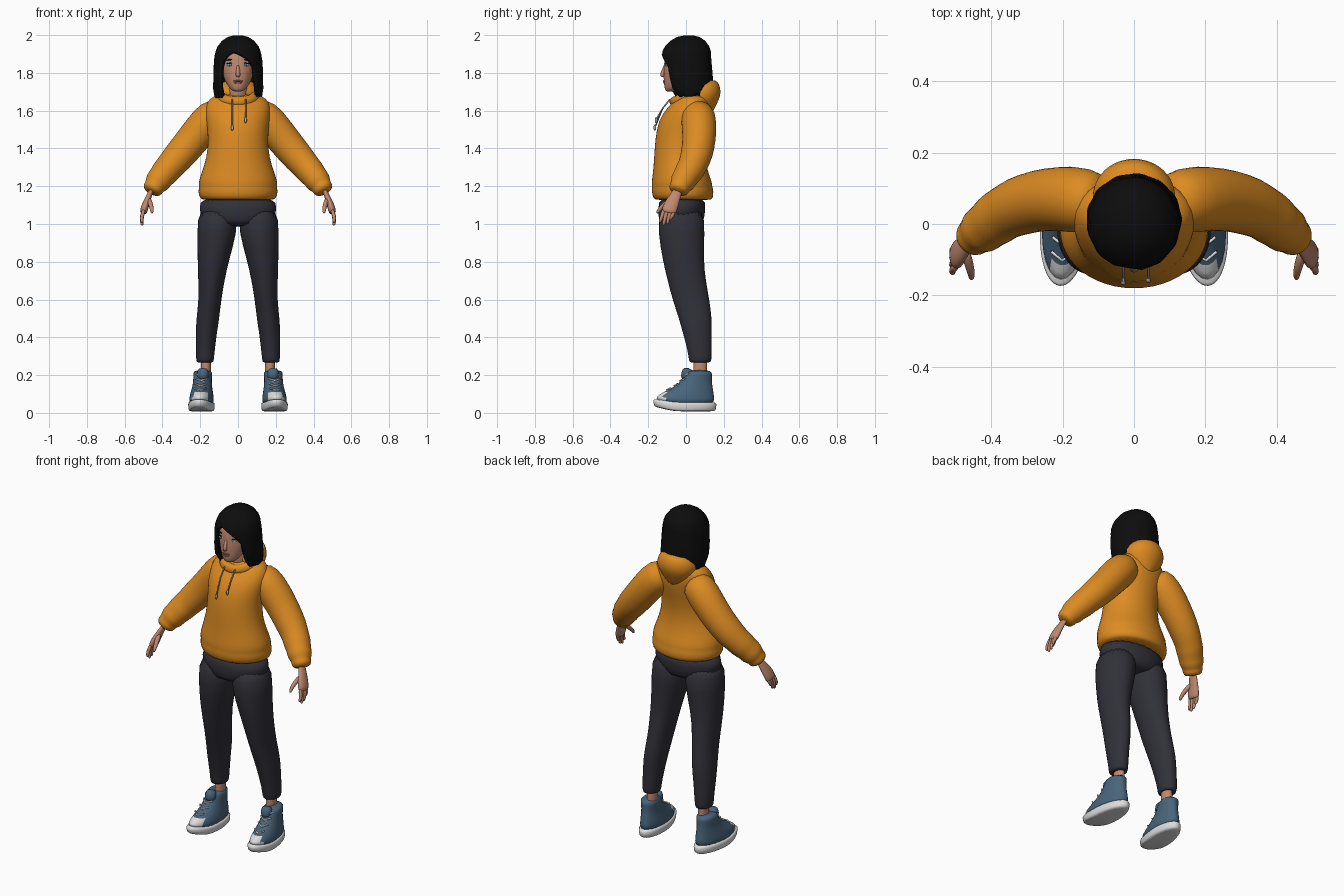
import bpy, bmesh
from math import sin, cos, pi, radians, sqrt
from mathutils import Vector, Matrix

cube = bpy.data.objects.get("Cube")
if cube:
    bpy.data.objects.remove(cube, do_unlink=True)


def material(name, r, g, b):
    m = bpy.data.materials.new(name)
    m.use_nodes = True
    m.diffuse_color = (r, g, b, 1)
    bsdf = m.node_tree.nodes["Principled BSDF"]
    bsdf.inputs["Base Color"].default_value = (r, g, b, 1)
    bsdf.inputs["Roughness"].default_value = 0.8
    return m


ORANGE = material("hoodie orange", 0.72, 0.26, 0.016)
GREY = material("cord grey", 0.4, 0.4, 0.42)
CHARCOAL = material("trouser charcoal", 0.03, 0.03, 0.04)
SKIN = material("skin", 0.52, 0.25, 0.16)
LIP = material("lip", 0.4, 0.13, 0.1)
BLACK = material("hair black", 0.004, 0.004, 0.004)
EYE_WHITE = material("eye white", 0.6, 0.62, 0.65)
IRIS = material("iris blue", 0.1, 0.25, 0.45)
DENIM = material("shoe blue", 0.065, 0.13, 0.2)
RUBBER = material("rubber white", 0.72, 0.72, 0.72)

SIDES = (("left", 1), ("right", -1))


def finish(name, bm, mats, rule=None):
    """Turn a bmesh into a smooth object, colouring faces by an optional rule."""
    bmesh.ops.recalc_face_normals(bm, faces=bm.faces)
    for f in bm.faces:
        f.smooth = True
        if rule:
            f.material_index = rule(f.calc_center_median())
    mesh = bpy.data.meshes.new(name)
    bm.to_mesh(mesh)
    bm.free()
    for m in mats:
        mesh.materials.append(m)
    ob = bpy.data.objects.new(name, mesh)
    bpy.context.collection.objects.link(ob)
    return ob


def loft(name, loops, mats, rule=None, levels=1):
    """Skin a stack of closed loops and cap both ends."""
    bm = bmesh.new()
    rows = [[bm.verts.new(p) for p in loop] for loop in loops]
    n = len(rows[0])
    for a, b in zip(rows, rows[1:]):
        for i in range(n):
            j = (i + 1) % n
            bm.faces.new((a[i], a[j], b[j], b[i]))
    bm.faces.new(rows[0])
    bm.faces.new(rows[-1])
    ob = finish(name, bm, mats, rule)
    if levels:
        sub = ob.modifiers.new("smooth", "SUBSURF")
        sub.levels = sub.render_levels = levels
    return ob


def oval(cx, cy, z, rx, ry, n=24):
    return [Vector((cx + rx * cos(2 * pi * i / n), cy + ry * sin(2 * pi * i / n), z))
            for i in range(n)]


def tube(name, path, mat, s=1, n=12, flat=1, levels=1):
    """Tube through (x, y, z, radius) points; s mirrors in x."""
    pts = [Vector((s * x, y, z)) for x, y, z, r in path]
    loops = []
    for k, p in enumerate(pts):
        t = (pts[min(k + 1, len(pts) - 1)] - pts[max(k - 1, 0)]).normalized()
        u = t.cross(Vector((0, 1, 0))).normalized()
        v = t.cross(u)
        r = path[k][3]
        loops.append([p + u * r * flat * cos(2 * pi * i / n) + v * r * sin(2 * pi * i / n)
                      for i in range(n)])
    return loft(name, loops, [mat], levels=levels)


def blob(name, loc, size, mat, turn=0):
    bm = bmesh.new()
    m = Matrix.Translation(loc) @ Matrix.Rotation(turn, 4, "Y") @ Matrix.Diagonal((*size, 1))
    bmesh.ops.create_uvsphere(bm, u_segments=16, v_segments=10, radius=1, matrix=m)
    return finish(name, bm, [mat])


# Hoodie body with a hem band: z, half width, centre y, half depth
BODY = [(1.125, .185, -.015, .145), (1.135, .205, -.015, .16), (1.175, .214, -.018, .166),
        (1.195, .206, -.02, .16), (1.22, .212, -.022, .162), (1.27, .195, -.028, .148),
        (1.35, .167, -.035, .135), (1.45, .157, -.03, .134), (1.55, .17, -.008, .14),
        (1.62, .175, .02, .118), (1.665, .155, .04, .09), (1.69, .1, .035, .075)]
loft("hoodie_body", [oval(0, y, z, rx, ry) for z, rx, y, ry in BODY], [ORANGE])

# Hood lying on the back, and the collar roll around the neck
HOOD = [(1.565, .03, .1, .03), (1.61, .08, .085, .065), (1.66, .115, .08, .097),
        (1.7, .12, .075, .112), (1.74, .1, .09, .087), (1.765, .06, .11, .05)]
loft("hood", [oval(0, y, z, rx, ry) for z, rx, y, ry in HOOD], [ORANGE])
bpy.ops.mesh.primitive_torus_add(major_radius=.09, minor_radius=.028, major_segments=32,
                                 location=(0, .025, 1.678), rotation=(.35, 0, 0))
collar = bpy.context.object
collar.name = "hood_collar"
collar.data.materials.append(ORANGE)
bpy.ops.object.shade_smooth_by_angle()

# Drawcords with tips
for side, x, low in (("right", -.03, 1.51), ("left", .04, 1.55)):
    end = -.165 if x < 0 else -.158
    tube(side + "_drawcord", [(x, -.085, 1.66, .004), (x, -.125, 1.61, .004),
                              (x, end, low, .004)], GREY, n=8, levels=0)
    blob(side + "_cord_tip", (x, end, low), (.007, .007, .016), GREY)

# Trousers
PELVIS = [(.985, .12, -.025, .1), (1.02, .19, -.025, .122), (1.08, .21, -.022, .126), (1.15, .2, -.02, .125)]
loft("trouser_seat", [oval(0, y, z, rx, ry) for z, rx, y, ry in PELVIS], [CHARCOAL])
LEG = [(.265, .174, .075, .043, .054), (.275, .175, .075, .047, .06), (.33, .173, .073, .05, .064),
       (.42, .168, .06, .056, .076), (.5, .16, .05, .061, .088), (.6, .148, .026, .06, .098),
       (.7, .141, .004, .07, .102), (.8, .132, -.014, .082, .108), (.95, .111, -.025, .106, .124),
       (1.1, .105, -.024, .108, .124)]
for side, s in SIDES:
    loft(side + "_trouser_leg", [oval(s * x, y, z, rx, ry) for z, x, y, rx, ry in LEG], [CHARCOAL])
    loft(side + "_ankle", [oval(s * .17, .075, z, .027, .037) for z in (.15, .2, .25, .3)], [SKIN])

# Sleeves with gathered cuffs, and hands
SLEEVE = [(.08, .06, 1.6, .07), (.135, .065, 1.575, .095), (.205, .072, 1.49, .092),
          (.27, .066, 1.41, .087), (.325, .05, 1.345, .084), (.365, .03, 1.3, .075),
          (.385, .015, 1.275, .077), (.41, -.005, 1.245, .067), (.427, -.018, 1.222, .07),
          (.442, -.03, 1.2, .053), (.448, -.036, 1.19, .057), (.462, -.046, 1.165, .046)]
FINGERS = [("index", -.118, 1.005), ("middle", -.1, .99), ("ring", -.08, .997), ("little", -.062, 1.02)]
for side, s in SIDES:
    tube(side + "_sleeve", SLEEVE, ORANGE, s, n=20)
    tube(side + "_palm", [(.455, -.042, 1.185, .028), (.47, -.055, 1.15, .028),
                          (.487, -.075, 1.11, .04), (.499, -.09, 1.07, .042),
                          (.502, -.092, 1.055, .035)], SKIN, s, flat=.5)
    for finger, y, tip in FINGERS:
        tube(f"{side}_{finger}_finger", [(.498, y, 1.08, .011), (.507, y - .008, 1.045, .011),
                                         (.511, y - .016, tip + .02, .01), (.506, y - .02, tip, .007)],
             SKIN, s, n=8)
    tube(side + "_thumb", [(.475, -.07, 1.135, .016), (.462, -.115, 1.105, .014),
                           (.455, -.143, 1.075, .011), (.456, -.155, 1.055, .007)], SKIN, s, n=8)

# Shoes: z, front y, back y, half width
UPPER = [(.04, -.168, .152, .066), (.075, -.158, .152, .065), (.105, -.12, .148, .06),
         (.135, -.068, .142, .053), (.165, -.03, .138, .049), (.2, -.006, .138, .049),
         (.228, .006, .14, .052)]
SOLE = [(.006, -.158, .15, .06), (.012, -.172, .16, .068), (.05, -.178, .165, .071), (.058, -.172, .16, .066)]


def foot_place(p, s):
    """Turn the foot outward, lift the toe, and move it under the leg."""
    lift = .25 * max(0, -.07 - p.y) * max(0, 1 - p.z / .2)
    q = Matrix.Rotation(radians(5) * s, 3, "Z") @ p
    return Vector((q.x + s * .193, q.y, q.z + lift))


def foot_loops(rings, s):
    return [[foot_place(p, s) for p in oval(0, (a + b) / 2, z, w, (b - a) / 2)]
            for z, a, b, w in rings]


for side, s in SIDES:
    loft(side + "_shoe_upper", foot_loops(UPPER, s), [DENIM, RUBBER], lambda c: int(c.y < -.105))
    loft(side + "_shoe_sole", foot_loops(SOLE, s), [RUBBER])
    # Crossed laces up the front
    for k in range(4):
        z = .118 + .026 * k
        a, b = [(r, t) for r, t in zip(UPPER, UPPER[1:]) if r[0] <= z <= t[0]][0]
        y = a[1] + (b[1] - a[1]) * (z - a[0]) / (b[0] - a[0])
        for d in (-1, 1):
            pts = [foot_place(Vector((x, y + e - .003, z + d * x * .35)), s)
                   for x, e in ((-.032, .02), (0, -.003), (.032, .02))]
            tube(f"{side}_lace_{k}_{d}", [(*p, .0045) for p in pts], RUBBER, n=6, levels=0)
    tube(side + "_shoe_tongue", [(.186, .0, .17, .03), (.186, .006, .21, .034),
                                 (.186, .014, .238, .026)], DENIM, s, flat=1)

# Neck and head
loft("neck", [oval(0, y, z, .05, .052) for y, z in ((.02, 1.62), (.01, 1.68), (-.005, 1.76))], [SKIN])
HEAD = [(1.7, .022, -.083, .022), (1.715, .042, -.07, .043), (1.74, .06, -.05, .067),
        (1.77, .075, -.032, .087), (1.81, .088, -.018, .102), (1.85, .093, -.012, .104),
        (1.89, .094, -.005, .11), (1.93, .08, 0, .095), (1.96, .05, 0, .06)]
loft("head", [oval(0, y, z, rx, ry) for z, rx, y, ry in HEAD], [SKIN])

# Face
tube("nose", [(0, -.108, 1.845, .008), (0, -.118, 1.815, .01), (0, -.127, 1.79, .014),
              (0, -.118, 1.778, .011)], SKIN)
blob("upper_lip", (0, -.114, 1.757, ), (.024, .008, .005), LIP)
blob("lower_lip", (0, -.113, 1.748), (.02, .008, .006), LIP)
for side, s in SIDES:
    blob(side + "_eye", (s * .04, -.1, 1.842), (.018, .008, .008), EYE_WHITE)
    blob(side + "_iris", (s * .04, -.106, 1.842), (.007, .004, .007), IRIS)
    blob(side + "_upper_lash", (s * .041, -.104, 1.851), (.02, .006, .003), BLACK, s * .1)
    blob(side + "_brow", (s * .042, -.102, 1.87), (.024, .006, .004), BLACK, s * .1)

# Hair shell: z, half width, centre y, half depth, right and left opening angle from the front
HAIR = [(1.999, .02, .015, .02, -13, -13), (1.99, .055, .012, .06, -13, -13),
        (1.97, .085, .01, .092, -13, -13), (1.94, .109, .006, .117, -13, -13),
        (1.915, .119, .003, .128, -13, -13), (1.895, .124, .001, .131, -27, 10),
        (1.865, .128, .002, .132, -38, 28), (1.83, .13, .004, .133, -43, 42),
        (1.78, .131, .006, .135, -45, 46), (1.72, .133, .012, .13, -44, 49),
        (1.68, .127, .025, .112, -42, 54), (1.655, .112, .032, .095, -42, 58)]
COLUMNS = 48
bm = bmesh.new()
rows = []
for k, (z, rx, cy, ry, right, left) in enumerate(HAIR):
    row = []
    for i in range(COLUMNS + 1):
        a = radians(left + (360 + right - left) * i / COLUMNS)
        wave = 1 + .012 * sin(13 * a) * min(1, k / 6)
        drop = .012 * sin(9 * a) + .012 * cos(a) - .012 * sin(a) if k == len(HAIR) - 1 else 0
        row.append(bm.verts.new((rx * wave * sin(a), cy - ry * wave * cos(a), z - drop)))
    rows.append(row)
for a, b in zip(rows, rows[1:]):
    for i in range(COLUMNS):
        bm.faces.new((a[i], a[i + 1], b[i + 1], b[i]))
bm.faces.new(rows[0][:-1])
bmesh.ops.remove_doubles(bm, verts=bm.verts, dist=.0001)
hair = finish("hair", bm, [BLACK])
shell = hair.modifiers.new("thickness", "SOLIDIFY")
shell.thickness = .022
shell.offset = -1
